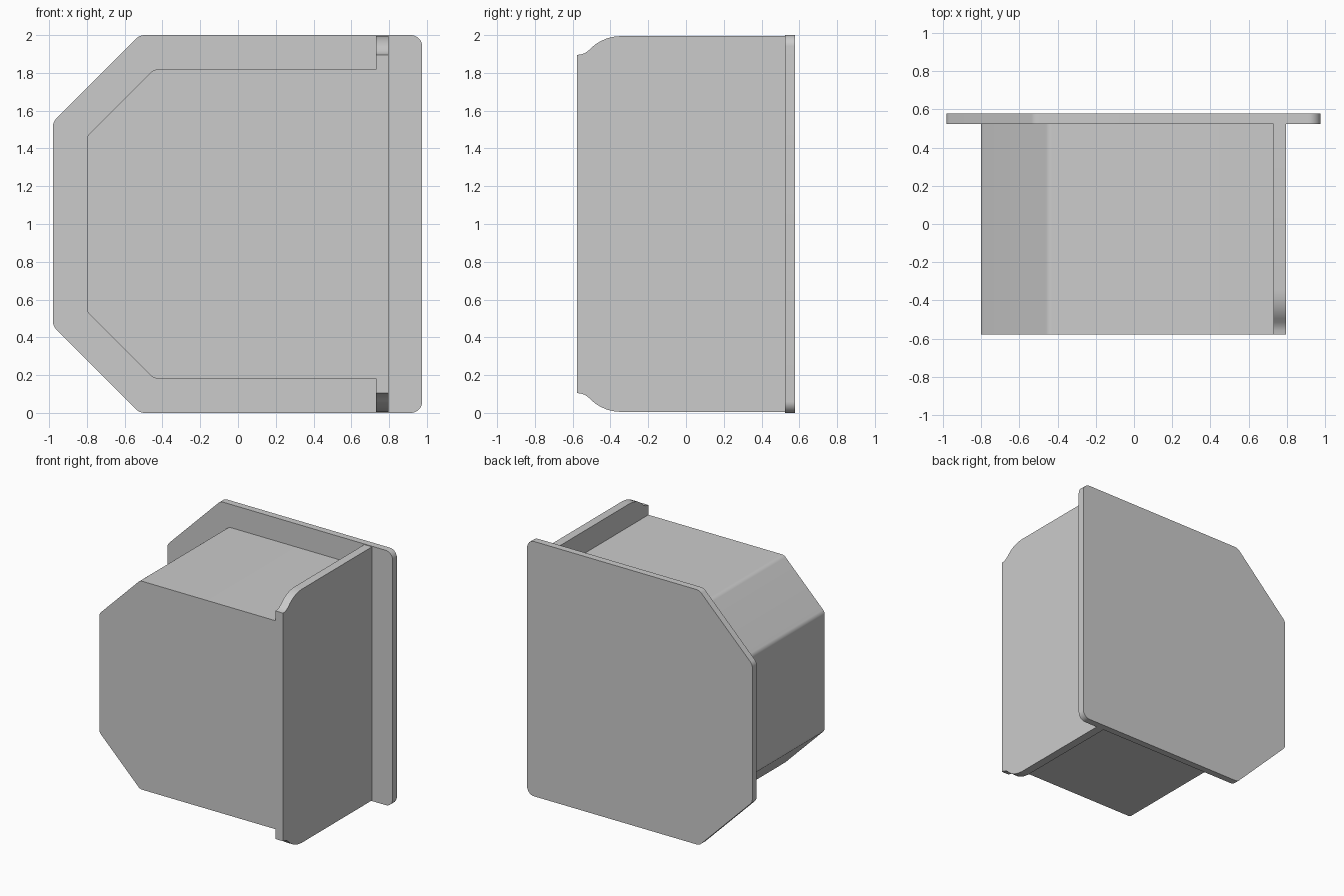
import bpy, bmesh, math
from mathutils import Vector

if "Cube" in bpy.data.objects:
    bpy.data.objects.remove(bpy.data.objects["Cube"])


def fillet(corners, steps=8):
    """Round each (u, v, radius) corner of a closed outline."""
    out = []
    n = len(corners)
    for i, (u, v, r) in enumerate(corners):
        p = Vector((u, v))
        if r == 0:
            out.append(p)
            continue
        a = (Vector(corners[i - 1][:2]) - p).normalized()
        b = (Vector(corners[(i + 1) % n][:2]) - p).normalized()
        half = a.angle(b) / 2
        centre = p + (a + b).normalized() * (r / math.sin(half))
        start = p + a * (r / math.tan(half)) - centre
        end = p + b * (r / math.tan(half)) - centre
        for k in range(steps + 1):
            t = k / steps
            out.append(centre + start.lerp(end, t).normalized() * r)
    return out


def mirrored(upper):
    """Complete an upper half outline by reflecting it about z = 1."""
    return upper + [(c[0], 2 - c[1], *c[2:]) for c in reversed(upper)]


def prism(name, outline, place, depth):
    bm = bmesh.new()
    face = bm.faces.new([bm.verts.new(place(p[0], p[1])) for p in outline])
    ext = bmesh.ops.extrude_face_region(bm, geom=[face])
    verts = [g for g in ext["geom"] if isinstance(g, bmesh.types.BMVert)]
    bmesh.ops.translate(bm, verts=verts, vec=depth)
    bmesh.ops.recalc_face_normals(bm, faces=bm.faces)
    mesh = bpy.data.meshes.new(name)
    bm.to_mesh(mesh)
    bm.free()
    obj = bpy.data.objects.new(name, mesh)
    bpy.context.collection.objects.link(obj)
    return obj


FRONT, SEAM, BACK = -0.577, 0.524, 0.577

# Back plate with clipped left corners
plate = prism("back_plate",
              fillet(mirrored([(-0.98, 1.54, 0.06), (-0.52, 2.0, 0.06), (0.975, 2.0, 0.06)])),
              lambda x, z: (x, SEAM, z), (0, BACK - SEAM, 0))

# Solid block body, a smaller version of the same outline
body = prism("block_body",
             fillet(mirrored([(-0.8, 1.465, 0.05), (-0.447, 1.818, 0.05), (0.73, 1.818, 0)])),
             lambda x, z: (x, FRONT, z), (0, SEAM - FRONT, 0))

# Side flange: tall panel with S-curved front corners
curve = [(FRONT, 1.895), (-0.555, 1.898), (-0.535, 1.905), (-0.515, 1.919),
         (-0.495, 1.938), (-0.475, 1.954), (-0.45, 1.969), (-0.42, 1.982),
         (-0.385, 1.991), (-0.345, 1.995), (SEAM, 1.995)]
flange = prism("side_flange", mirrored(curve),
               lambda y, z: (0.73, y, z), (0.066, 0, 0))

for obj in (plate, body, flange):
    bpy.ops.object.select_all(action="DESELECT")
    obj.select_set(True)
    bpy.context.view_layer.objects.active = obj
    bpy.ops.object.shade_smooth_by_angle(angle=math.radians(30))
